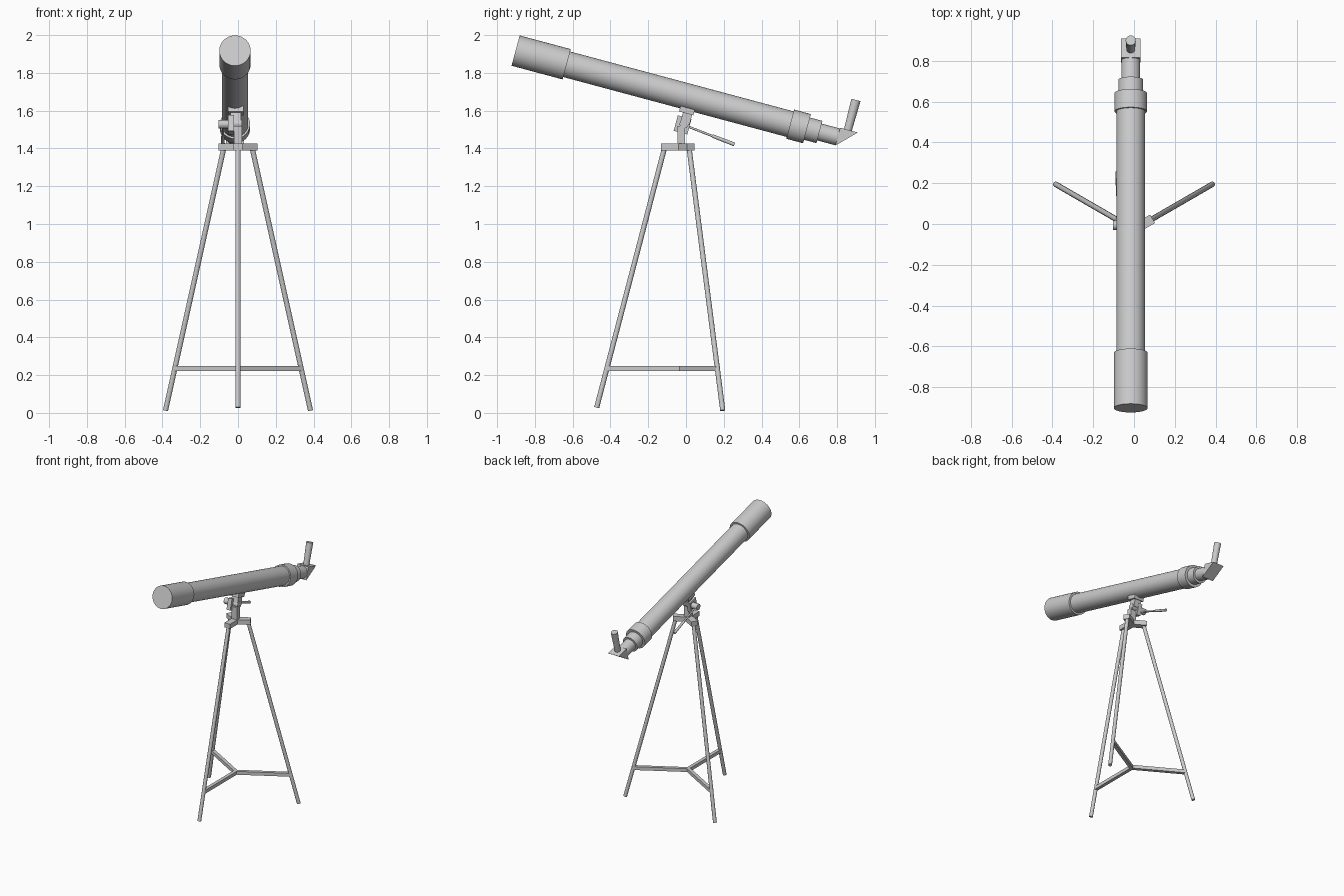
import bpy, bmesh, math
from mathutils import Vector, Matrix

if "Cube" in bpy.data.objects:
    bpy.data.objects.remove(bpy.data.objects["Cube"])

TILT = math.radians(15)
TX = -0.016                                   # sideways offset of the optical tube
FRONT = Vector((TX, -0.902, 1.918))           # centre of the front opening
AXIS = Vector((0, math.cos(TILT), -math.sin(TILT)))
UP = Vector((0, math.sin(TILT), math.cos(TILT)))


def on_tube(t, h=0.0):
    """Point t along the tube axis and h above it."""
    return FRONT + AXIS * t + UP * h


def finish(bm, name, smooth=False):
    bmesh.ops.recalc_face_normals(bm, faces=bm.faces)
    me = bpy.data.meshes.new(name)
    bm.to_mesh(me)
    bm.free()
    ob = bpy.data.objects.new(name, me)
    bpy.context.collection.objects.link(ob)
    if smooth:
        bpy.ops.object.select_all(action='DESELECT')
        ob.select_set(True)
        bpy.context.view_layer.objects.active = ob
        bpy.ops.object.shade_smooth_by_angle(angle=math.radians(35))
    return ob


def rod(name, a, b, r1, r2=None, sides=32):
    """Cylinder or cone from point a to point b."""
    a, b = Vector(a), Vector(b)
    d = b - a
    m = Matrix.Translation((a + b) / 2) @ d.to_track_quat('Z', 'Y').to_matrix().to_4x4()
    bm = bmesh.new()
    bmesh.ops.create_cone(bm, cap_ends=True, segments=sides, radius1=r1,
                          radius2=r1 if r2 is None else r2, depth=d.length, matrix=m)
    return finish(bm, name, True)


def box(name, centre, size, rot=None):
    m = Matrix.Translation(centre) @ (rot or Matrix()) @ Matrix.Diagonal((*size, 1))
    bm = bmesh.new()
    bmesh.ops.create_cube(bm, size=1, matrix=m)
    return finish(bm, name)


# Optical tube sections: name, start, end, radius
for name, t0, t1, r in (("dew_shield", 0, 0.28, 0.083),
                        ("main_tube", 0.26, 1.52, 0.07),
                        ("rear_collar", 1.505, 1.597, 0.08),
                        ("focuser_ring", 1.58, 1.665, 0.061),
                        ("focuser_tube", 1.65, 1.768, 0.046)):
    rod(name, on_tube(t0), on_tube(t1), r)

# Diagonal prism: triangle profile extruded sideways
bm = bmesh.new()
profile = [(1.765, -0.048), (1.765, 0.05), (1.862, 0.05)]
face = bm.faces.new([bm.verts.new(on_tube(t, h) + Vector((-0.047, 0, 0))) for t, h in profile])
ext = bmesh.ops.extrude_face_region(bm, geom=[face])
bmesh.ops.translate(bm, vec=(0.094, 0, 0),
                    verts=[v for v in ext["geom"] if isinstance(v, bmesh.types.BMVert)])
finish(bm, "diagonal_prism")
rod("eyepiece", on_tube(1.808, 0.04), on_tube(1.808, 0.214), 0.021, 0.025, 24)

# Tripod: hub arms, legs and spreader bars around a common centre
CY = -0.027
for name, ang, r_end, z_end in (("front", -90, 0.446, 0.028),
                                ("right", 30, 0.443, 0.013),
                                ("left", 150, 0.443, 0.013)):
    a = math.radians(ang)
    d = Vector((math.cos(a), math.sin(a), 0))
    c = Vector((0, CY, 0))
    rot = Matrix.Rotation(a, 4, 'Z')
    box(name + "_hub_arm", c + d * 0.052 + Vector((0, 0, 1.408)), (0.106, 0.048, 0.036), rot)
    rod(name + "_leg", c + d * 0.086 + Vector((0, 0, 1.405)),
        c + d * r_end + Vector((0, 0, z_end)), 0.0135, sides=12)
    box(name + "_spreader_bar", c + d * 0.195 + Vector((0, 0, 0.235)), (0.39, 0.026, 0.026), rot)

# Mount head
tilt = Matrix.Rotation(-TILT, 4, 'X')
box("mount_post", (0, -0.025, 1.455), (0.044, 0.042, 0.13))
box("yoke_block", (-0.037, -0.018, 1.525), (0.032, 0.075, 0.085), tilt)
rod("yoke_pivot", (-0.05, -0.01, 1.53), (0.02, -0.01, 1.53), 0.024, sides=20)
box("saddle_neck", (-0.012, 0.003, 1.565), (0.055, 0.05, 0.07), tilt)
box("saddle_plate", (-0.012, 0.005, 1.6), (0.08, 0.078, 0.03), tilt)

# Pan handle with its clamp
HX = -0.08
rod("clamp_knob", (-0.103, -0.006, 1.528), (-0.05, -0.006, 1.528), 0.023, sides=20)
rod("handle_rod", (HX, -0.005, 1.522), (HX, 0.16, 1.458), 0.006, sides=12)
rod("handle_grip", (HX, 0.14, 1.466), (HX, 0.257, 1.421), 0.009, 0.01, sides=12)
